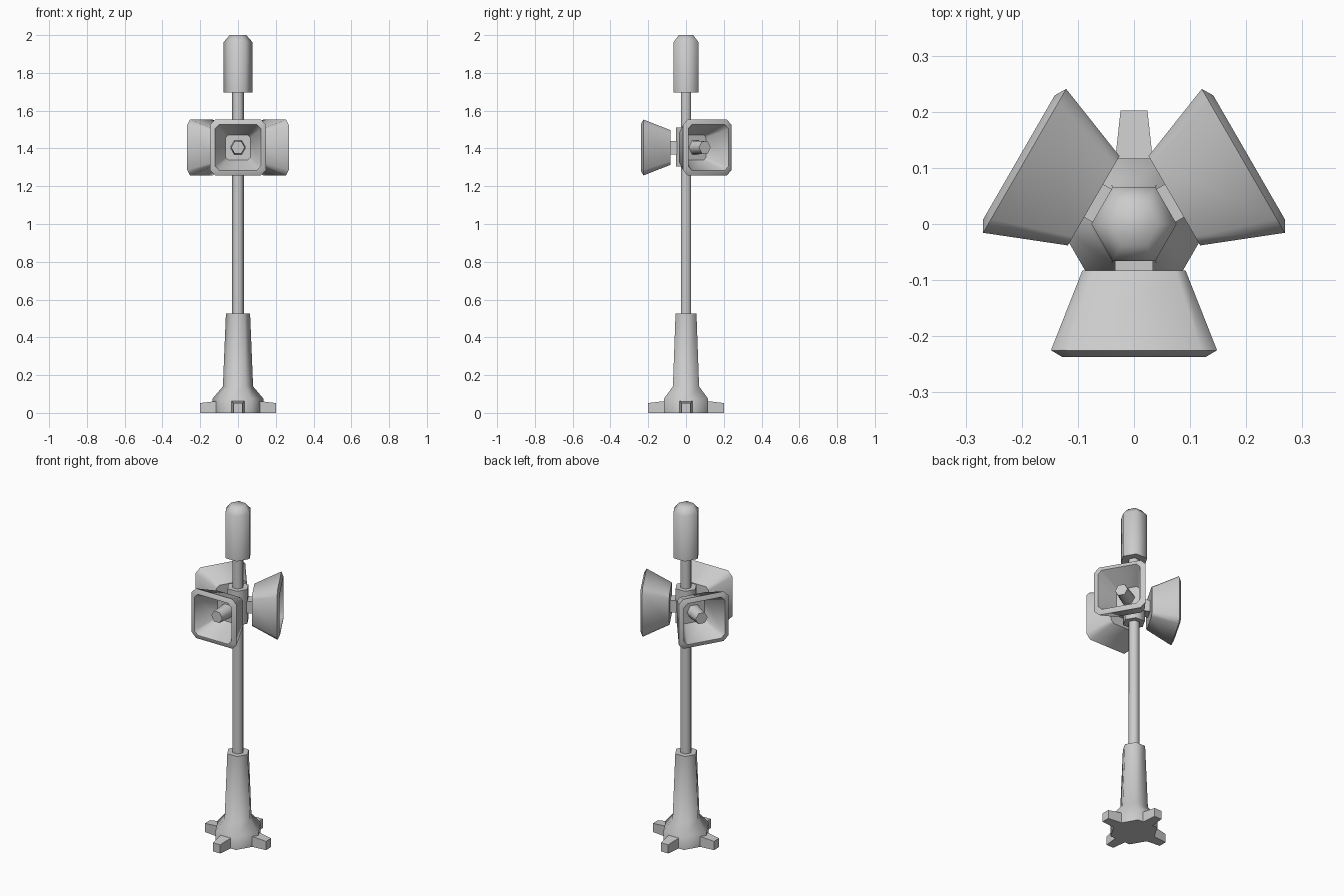
import bpy, bmesh, math
from mathutils import Matrix, Vector

cube = bpy.data.objects.get("Cube")
if cube:
    bpy.data.objects.remove(cube, do_unlink=True)

# One plain grey for everything
grey = bpy.data.materials.new("grey_metal")
grey.use_nodes = True
colour = (0.6, 0.6, 0.6, 1)
grey.diffuse_color = colour
grey.node_tree.nodes["Principled BSDF"].inputs["Base Color"].default_value = colour


def loft(name, rings, smooth=62, matrix=Matrix()):
    """Skin a list of equal-length rings and close both ends."""
    bm = bmesh.new()
    loops = [[bm.verts.new(p) for p in ring] for ring in rings]
    n = len(loops[0])
    for a, b in zip(loops, loops[1:]):
        for i in range(n):
            j = (i + 1) % n
            bm.faces.new((a[i], a[j], b[j], b[i]))
    bm.faces.new(loops[0][::-1])
    bm.faces.new(loops[-1])
    bmesh.ops.recalc_face_normals(bm, faces=bm.faces)
    mesh = bpy.data.meshes.new(name)
    bm.to_mesh(mesh)
    bm.free()
    mesh.materials.append(grey)
    obj = bpy.data.objects.new(name, mesh)
    bpy.context.collection.objects.link(obj)
    obj.matrix_world = matrix
    bpy.ops.object.select_all(action='DESELECT')
    obj.select_set(True)
    bpy.context.view_layer.objects.active = obj
    bpy.ops.object.shade_smooth_by_angle(angle=math.radians(smooth))
    return obj


def hexagon(r, z):
    return [(r * math.cos(k * math.pi / 3), r * math.sin(k * math.pi / 3), z)
            for k in range(6)]


def hex_post(name, profile):
    return loft(name, [hexagon(r, z) for r, z in profile])


def cut_square(h, c, y):
    """Square of half-width h with corners cut by c, facing -y."""
    e = h - c
    pts = [(h, -e), (h, e), (e, h), (-e, h), (-h, e), (-h, -e), (-e, -h), (e, -h)]
    return [(x, y, z) for x, z in pts]


def box_ring(w, z0, z1, y):
    return [(-w, y, z0), (w, y, z0), (w, y, z1), (-w, y, z1)]


# Upright parts
hex_post("base", [(0.135, 0), (0.135, 0.075), (0.08, 0.14), (0.064, 0.525)])
hex_post("pole", [(0.032, 0.5), (0.032, 1.72)])
hex_post("horn_collar", [(0.062, 1.305), (0.062, 1.51)])
hex_post("top_cap", [(0.076, 1.695), (0.076, 1.963), (0.044, 2.0)])

# Four tapered feet
for i, side in enumerate(("front", "left", "back", "right")):
    loft(side + "_foot",
         [box_ring(0.035, 0, 0.064, -0.1), box_ring(0.024, 0, 0.052, -0.202)],
         smooth=20, matrix=Matrix.Rotation(i * math.pi / 2, 4, 'Z'))

# Three horns around the collar
for i, side in enumerate(("front", "left", "right")):
    place = Matrix.Translation(Vector((0, 0, 1.405))) @ \
        Matrix.Rotation(i * math.tau / 3, 4, 'Z')
    # outer shell, bevelled lip, then the hollow mouth
    loft(side + "_horn",
         [cut_square(0.092, 0.018, -0.083), cut_square(0.148, 0.028, -0.225),
          cut_square(0.128, 0.024, -0.237), cut_square(0.122, 0.022, -0.237),
          cut_square(0.065, 0.013, -0.1)],
         smooth=50, matrix=place)
    loft(side + "_horn_mount",
         [box_ring(0.034, -0.036, 0.034, y) for y in (-0.03, -0.09)],
         smooth=20, matrix=place)
    lay = Matrix.Rotation(math.pi / 2, 4, 'X')
    loft(side + "_horn_driver",
         [hexagon(0.042, 0.09), hexagon(0.036, 0.2)], matrix=place @ lay)
